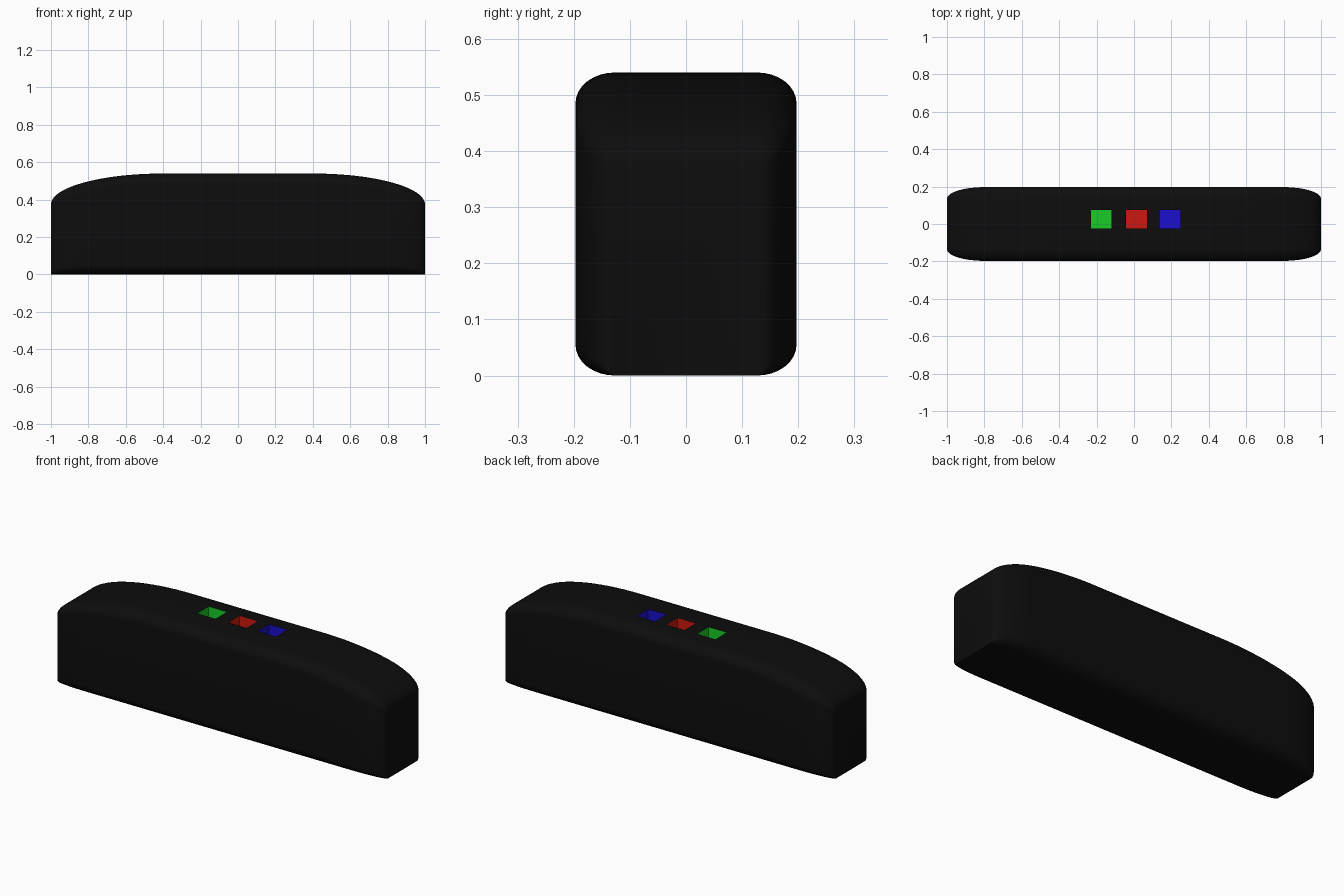
import bpy, bmesh
from math import sin, cos, pi, sqrt

if "Cube" in bpy.data.objects:
    bpy.data.objects.remove(bpy.data.objects["Cube"])

def material(name, col):
    m = bpy.data.materials.new(name)
    m.diffuse_color = (*col, 1)
    m.use_nodes = True
    m.node_tree.nodes["Principled BSDF"].inputs["Base Color"].default_value = m.diffuse_color
    return m

mats = [material("black", (0.004, 0.004, 0.004)), material("green", (0.01, 0.6, 0.02)),
        material("red", (0.6, 0.01, 0.005)), material("blue", (0.01, 0.005, 0.6))]

def add_object(name, bm):
    bmesh.ops.recalc_face_normals(bm, faces=bm.faces)
    me = bpy.data.meshes.new(name)
    bm.to_mesh(me)
    bm.free()
    ob = bpy.data.objects.new(name, me)
    bpy.context.collection.objects.link(ob)
    for m in mats:
        me.materials.append(m)
    return ob

N, C = 20, 8    # steps along each curved end, steps per corner

def section(x, top):
    # rounded rectangle whose side rounding fades out towards the ends
    a = max(0, min(1, (abs(x) - 0.8) / 0.2))
    w = 0.135 + 0.062 * sqrt(1 - a * a)
    ry, rz = w - 0.127, 0.01 + 0.045 * sqrt(1 - a * a)
    pts = []
    for k, (sy, cz) in enumerate([(1, top - rz), (-1, top - rz), (-1, rz), (1, rz)]):
        for i in range(C + 1):
            t = (k + i / C) * pi / 2
            pts.append((x, sy * (w - ry) + ry * cos(t), cz + rz * sin(t)))
    return pts

# body lofted along x, with elliptical shoulders
right = [(0.4 + 0.6 * sin(i * pi / 2 / N), 0.375 + 0.165 * cos(i * pi / 2 / N)) for i in range(N + 1)]
stations = [(-x, z) for x, z in reversed(right)] + right
bm = bmesh.new()
rings = [[bm.verts.new(p) for p in section(x, z)] for x, z in stations]
for a, b in zip(rings, rings[1:]):
    for i in range(len(a)):
        j = (i + 1) % len(a)
        bm.faces.new((a[i], a[j], b[j], b[i]))
bm.faces.new(rings[0])
bm.faces.new(rings[-1])
body = add_object("body", bm)

# coloured square recesses in the top
bpy.context.view_layer.objects.active = body
for idx, x in enumerate([-0.175, 0.013, 0.192], 1):
    bm = bmesh.new()
    bmesh.ops.create_cube(bm, size=1)
    for v in bm.verts:
        v.co = (x + v.co.x * 0.112, 0.025 + v.co.y * 0.1, 0.54 + v.co.z * 0.2)
    for f in bm.faces:
        f.material_index = idx
    cutter = add_object("recess_cutter", bm)
    cutter.hide_render = True
    mod = body.modifiers.new("recess", 'BOOLEAN')
    mod.operation = 'DIFFERENCE'
    mod.solver = 'EXACT'
    mod.object = cutter
    bpy.ops.object.modifier_apply(modifier=mod.name)
    bpy.data.objects.remove(cutter)

body.select_set(True)
bpy.ops.object.shade_smooth_by_angle(angle=0.6)
